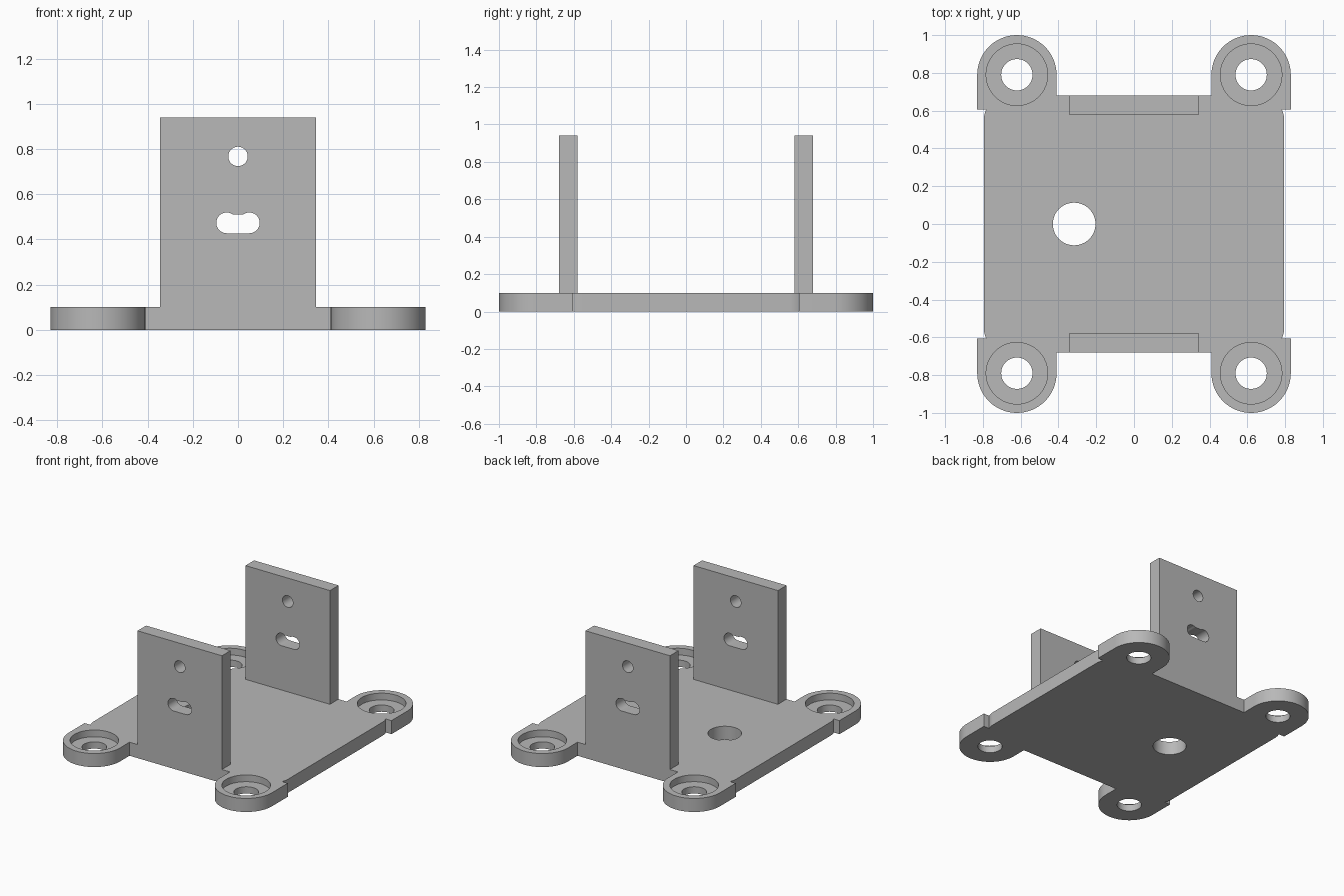
import bpy
import bmesh
from math import cos, sin, radians

cube = bpy.data.objects.get("Cube")
if cube:
    bpy.data.objects.remove(cube, do_unlink=True)

THICK = 0.1            # base plate thickness
EAR_X, EAR_Y, EAR_R = 0.62, 0.79, 0.21

grey = bpy.data.materials.new("plain grey")
grey.use_nodes = True
grey.diffuse_color = (0.48, 0.48, 0.48, 1)
grey.node_tree.nodes["Principled BSDF"].inputs["Base Color"].default_value = (0.48, 0.48, 0.48, 1)


def arc(cx, cy, r, start, end, n):
    angles = [radians(start + (end - start) * i / n) for i in range(n + 1)]
    return [(cx + r * cos(a), cy + r * sin(a)) for a in angles]


def circle(cx, cy, r, n=48):
    return arc(cx, cy, r, 0, 360, n)[:-1]


def prism(name, profile, low, high, upright=False):
    """Extrude a profile along z, or along y when upright."""
    bm = bmesh.new()
    place = (lambda u, v: (u, low, v)) if upright else (lambda u, v: (u, v, low))
    face = bm.faces.new([bm.verts.new(place(u, v)) for u, v in profile])
    top = bmesh.ops.extrude_face_region(bm, geom=[face])["geom"]
    shift = (0, high - low, 0) if upright else (0, 0, high - low)
    bmesh.ops.translate(bm, vec=shift, verts=[e for e in top if isinstance(e, bmesh.types.BMVert)])
    bmesh.ops.recalc_face_normals(bm, faces=bm.faces[:])
    mesh = bpy.data.meshes.new(name)
    bm.to_mesh(mesh)
    bm.free()
    mesh.materials.append(grey)
    obj = bpy.data.objects.new(name, mesh)
    bpy.context.collection.objects.link(obj)
    return obj


def combine(target, tool, operation):
    mod = target.modifiers.new(tool.name, "BOOLEAN")
    mod.operation, mod.solver, mod.object = operation, "EXACT", tool
    bpy.context.view_layer.objects.active = target
    bpy.ops.object.modifier_apply(modifier=mod.name)
    bpy.data.objects.remove(tool, do_unlink=True)


# Base plate outline: one quarter with its ear, mirrored to the others
quarter = arc(0.665, 0.55, 0.13, 0, 25, 5)
quarter += [(EAR_X + EAR_R, 0.605)]
quarter += arc(EAR_X, EAR_Y, EAR_R, 0, 180, 32)
quarter += [(EAR_X - EAR_R, 0.68)]
back = quarter + [(-x, y) for x, y in reversed(quarter)]
outline = back + [(x, -y) for x, y in reversed(back)]
bracket = prism("mounting_bracket", outline, 0, THICK)

# Two upright tabs, flush with the front and back edges
tab = [(-0.345, 0.05), (0.345, 0.05), (0.345, 0.94), (-0.345, 0.94)]
for low, high in ((-0.68, -0.58), (0.58, 0.68)):
    combine(bracket, prism("upright_tab", tab, low, high, True), "UNION")

# Screw holes with counterbores in the ears
for sx in (-1, 1):
    for sy in (-1, 1):
        x, y = sx * EAR_X, sy * EAR_Y
        combine(bracket, prism("screw_hole", circle(x, y, 0.083), -0.1, 0.2), "DIFFERENCE")
        combine(bracket, prism("counterbore", circle(x, y, 0.163), THICK / 2, 0.2), "DIFFERENCE")

# Cable hole in the base
combine(bracket, prism("cable_hole", circle(-0.317, 0, 0.113), -0.1, 0.2), "DIFFERENCE")

# Round hole and slot through both tabs
slot_end = arc(0.05, 0.473, 0.046, -90, 124, 24)
slot = slot_end + [(-x, z) for x, z in reversed(slot_end)]
for name, profile in (("pin_hole", circle(0, 0.767, 0.043)), ("slot", slot)):
    combine(bracket, prism(name, profile, -0.9, 0.9, True), "DIFFERENCE")

# Smooth the round walls and keep the edges sharp
bpy.ops.object.select_all(action="DESELECT")
bracket.select_set(True)
bpy.context.view_layer.objects.active = bracket
bpy.ops.object.shade_smooth_by_angle(angle=radians(30))
